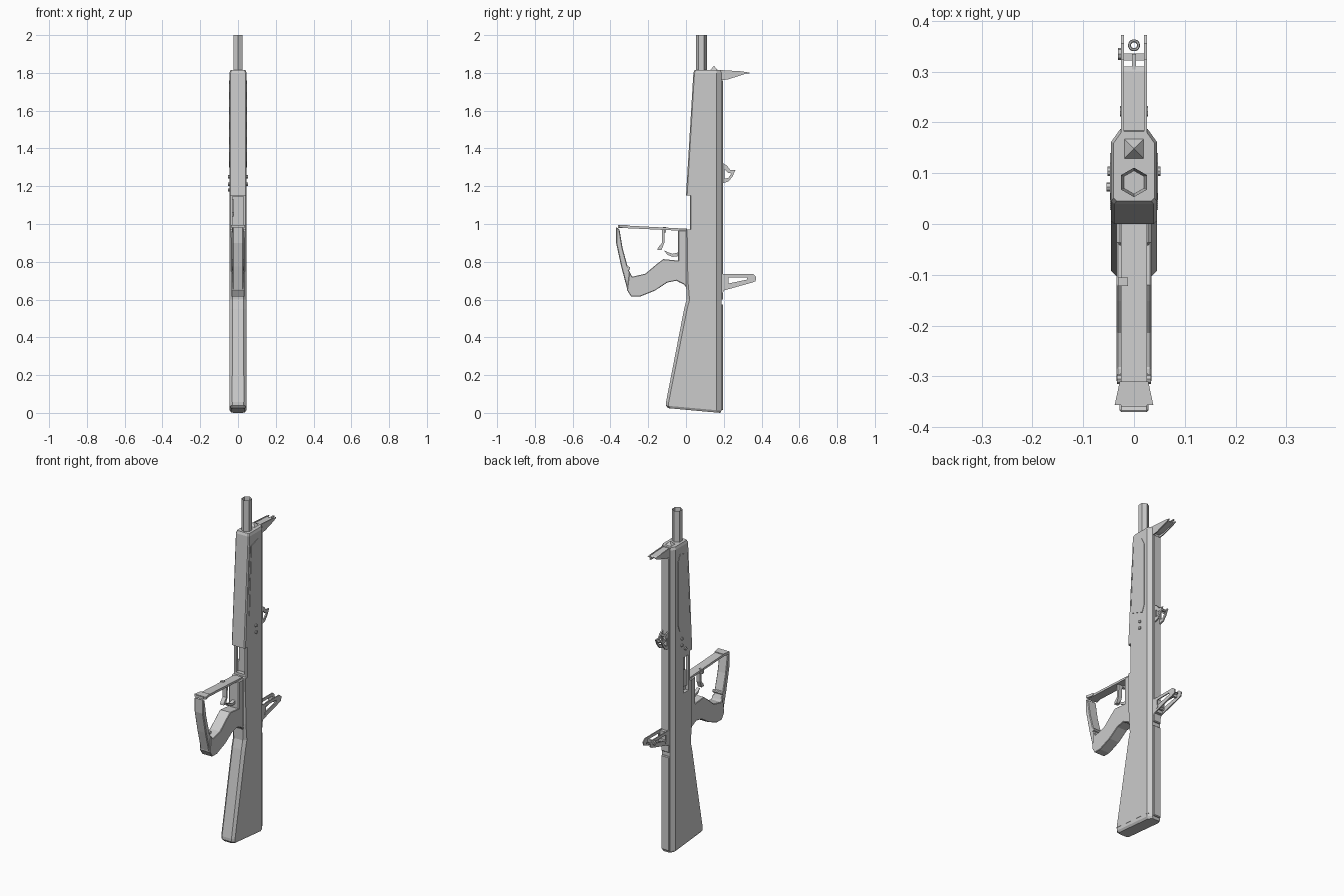
import bpy, bmesh, math
from mathutils import Matrix

if "Cube" in bpy.data.objects:
    bpy.data.objects.remove(bpy.data.objects["Cube"])

grey = bpy.data.materials.new("satin_grey")
grey.use_nodes = True
grey.diffuse_color = (0.6, 0.6, 0.6, 1)
grey.node_tree.nodes["Principled BSDF"].inputs["Base Color"].default_value = (0.6, 0.6, 0.6, 1)


def finish(name, bm, bevel=0):
    bmesh.ops.recalc_face_normals(bm, faces=bm.faces)
    mesh = bpy.data.meshes.new(name)
    bm.to_mesh(mesh)
    bm.free()
    mesh.materials.append(grey)
    ob = bpy.data.objects.new(name, mesh)
    bpy.context.collection.objects.link(ob)
    if bevel:
        mod = ob.modifiers.new("edge_bevel", "BEVEL")
        mod.width, mod.segments = bevel, 1
        mod.limit_method, mod.angle_limit = "ANGLE", math.radians(50)
    return ob


def loft(name, sections):
    """Stack eight-sided sections: z, front y, back y, half width, front and back chamfer, tilt."""
    bm = bmesh.new()
    rings = []
    for z, y0, y1, w, cf, cb, tilt in sections:
        half = [(w - cf, y0), (w, y0 + cf), (w, y1 - cb * 1.4), (w - cb, y1)]
        ring = half + [(-x, y) for x, y in reversed(half)]
        rings.append([bm.verts.new((x, y, z + tilt * (y1 - y))) for x, y in ring])
    for a, b in zip(rings, rings[1:]):
        for i in range(8):
            j = (i + 1) % 8
            bm.faces.new((a[i], a[j], b[j], b[i]))
    bm.faces.new(rings[0])
    bm.faces.new(rings[-1])
    return finish(name, bm)


def plate(name, outline, half, x=0, bevel=0):
    """Extrude a side outline of (y, z) points across x."""
    bm = bmesh.new()
    face = bm.faces.new([bm.verts.new((x - half, y, z)) for y, z in outline])
    new = bmesh.ops.extrude_face_region(bm, geom=[face])["geom"]
    verts = [v for v in new if isinstance(v, bmesh.types.BMVert)]
    bmesh.ops.translate(bm, verts=verts, vec=(2 * half, 0, 0))
    return finish(name, bm, bevel)


def box(name, y0, y1, z0, z1, half, x=0, bevel=0):
    return plate(name, [(y0, z0), (y1, z0), (y1, z1), (y0, z1)], half, x, bevel)


def pin(name, x, y, z, radius, length, sides=8):
    bm = bmesh.new()
    bmesh.ops.create_cone(bm, cap_ends=True, segments=sides, radius1=radius, radius2=radius,
                          depth=length, matrix=Matrix.Translation((x, y, z)) @ Matrix.Rotation(math.pi / 2, 4, "Y"))
    return finish(name, bm)


def cut(target, cutter):
    cutter.hide_render = True
    cutter.hide_set(True)
    mod = target.modifiers.new("cut", "BOOLEAN")
    mod.operation, mod.object, mod.solver = "DIFFERENCE", cutter, "EXACT"


# Stock with slanted butt pad
loft("butt_pad", [(0.0, -0.095, 0.182, 0.036, 0.012, 0.016, 0.09),
                  (0.012, -0.106, 0.187, 0.044, 0.014, 0.018, 0.09),
                  (0.03, -0.106, 0.187, 0.044, 0.014, 0.018, 0.09)])
loft("stock", [(0.03, -0.106, 0.187, 0.045, 0.014, 0.018, 0.09),
               (0.55, -0.01, 0.187, 0.045, 0.016, 0.018, 0.0),
               (0.6, 0.003, 0.187, 0.045, 0.016, 0.018, 0)])

# Receiver with side port and open magazine well
receiver = loft("receiver", [(0.6, 0.003, 0.187, 0.045, 0.016, 0.018, 0),
                             (0.7, 0.0, 0.187, 0.045, 0.01, 0.018, 0),
                             (0.97, 0.0, 0.187, 0.045, 0.006, 0.018, 0),
                             (0.971, 0.02, 0.187, 0.045, 0.006, 0.018, 0),
                             (1.15, 0.02, 0.187, 0.045, 0.006, 0.018, 0)])
cut(receiver, box("port_cutter", 0.04, 0.09, 0.92, 1.13, 0.025, -0.05))
cut(receiver, box("well_cutter", -0.05, 0.045, 0.985, 1.145, 0.028))
plate("bolt", [(0.045, 0.95), (0.085, 0.95), (0.085, 1.06), (0.045, 1.04)], 0.006, -0.031)
box("grip_mount", -0.042, 0.01, 0.69, 0.968, 0.034, bevel=0.006)

# Handguard with raised side panels, vents and screws
loft("handguard", [(1.15, 0.0, 0.187, 0.045, 0.006, 0.018, 0),
                   (1.8, 0.039, 0.187, 0.045, 0.006, 0.018, 0),
                   (1.815, 0.045, 0.182, 0.04, 0.006, 0.016, 0)])
for side, s in (("left", 1), ("right", -1)):
    plate(side + "_panel", [(0.04, 1.33), (0.125, 1.3), (0.14, 1.34), (0.14, 1.72),
                            (0.12, 1.76), (0.06, 1.74)], 0.002, s * 0.0455)
    for i in range(5):
        z = 1.38 + i * 0.08
        box(f"{side}_vent_{i}", 0.028 + i * 0.004, 0.032 + i * 0.004, z, z + 0.04, 0.002, s * 0.0455)
    for z in (1.21, 1.25):
        pin(f"{side}_screw", s * 0.046, 0.104, z, 0.009, 0.012)

# Hexagonal barrel with open bore
bm = bmesh.new()
bmesh.ops.create_cone(bm, cap_ends=True, segments=6, radius1=0.029, radius2=0.029, depth=0.2,
                      matrix=Matrix.Translation((0, 0.082, 1.9)))
tip = max(bm.faces, key=lambda f: f.calc_center_median().z)
bmesh.ops.inset_region(bm, faces=[tip], thickness=0.006)
bmesh.ops.translate(bm, verts=tip.verts, vec=(0, 0, -0.1))
finish("barrel", bm)
bm = bmesh.new()
bmesh.ops.create_cone(bm, cap_ends=True, segments=4, radius1=0.028, radius2=0.002, depth=0.022,
                      matrix=Matrix.Translation((0, 0.148, 1.825)) @ Matrix.Rotation(math.pi / 4, 4, "Z"))
finish("end_stud", bm)

# Top rail in two lengths
box("stock_rail", 0.18, 0.197, 0.015, 0.575, 0.026, bevel=0.004)
box("receiver_rail", 0.18, 0.197, 0.6, 1.76, 0.026, bevel=0.004)

# Grip, hand strap and bar
plate("pistol_grip", [(-0.30, 0.745), (-0.284, 0.721), (-0.215, 0.737), (-0.152, 0.79), (-0.12, 0.814),
                      (-0.04, 0.806), (0.02, 0.8), (0.027, 0.6), (0.02, 0.637), (-0.01, 0.68),
                      (-0.05, 0.7), (-0.1, 0.69), (-0.165, 0.647), (-0.245, 0.615),
                      (-0.29, 0.615), (-0.312, 0.65)], 0.034, bevel=0.008)
plate("hand_strap", [(-0.37, 0.985), (-0.37, 0.9), (-0.343, 0.775), (-0.31, 0.65), (-0.285, 0.72),
                     (-0.305, 0.76), (-0.335, 0.87), (-0.352, 0.97)], 0.029, bevel=0.004)
plate("guard_bar", [(-0.36, 0.98), (0.005, 0.963), (0.005, 0.975), (-0.36, 0.994)], 0.026)
bm = bmesh.new()
corners = [(-0.31, 0.028), (-0.356, 0.038)]
for z in (0.981, 0.996):
    ring = [(y, x) for y, x in corners] + [(y, -x) for y, x in reversed(corners)]
    bm.faces.new([bm.verts.new((x, y, z)) for y, x in ring])
bmesh.ops.bridge_loops(bm, edges=bm.edges[:])
finish("bar_end", bm)
pin("strap_pin", 0, -0.305, 0.765, 0.01, 0.066)

# Trigger and front catch
plate("catch", [(-0.127, 0.97), (-0.112, 0.97), (-0.115, 0.9), (-0.13, 0.862),
                (-0.152, 0.862), (-0.148, 0.875), (-0.127, 0.9)], 0.012)
plate("trigger", [(-0.04, 0.85), (-0.04, 0.83), (-0.07, 0.826), (-0.1, 0.838),
                  (-0.117, 0.862), (-0.1, 0.852), (-0.07, 0.842)], 0.01)
box("safety_lever", -0.122, -0.105, 0.955, 0.985, 0.01, -0.022)

# Sights and charging handle, each a mirrored pair of plates
for side, s in (("left", 1), ("right", -1)):
    x = s * 0.0225
    plate(side + "_front_sight", [(0.18, 1.815), (0.18, 1.76), (0.22, 1.765), (0.30, 1.79),
                                  (0.325, 1.802), (0.30, 1.808)], 0.003, x)
    rear = plate(side + "_rear_sight", [(0.18, 0.735), (0.355, 0.735), (0.372, 0.72), (0.368, 0.697),
                                        (0.35, 0.69), (0.2, 0.648), (0.18, 0.6)], 0.003, x)
    cut(rear, plate(side + "_sight_cutter", [(0.225, 0.718), (0.325, 0.718), (0.325, 0.706),
                                             (0.225, 0.685)], 0.01, x))
    handle = plate(side + "_charging_handle", [(0.19, 1.325), (0.215, 1.31), (0.235, 1.285), (0.262, 1.285),
                                               (0.245, 1.25), (0.225, 1.225), (0.19, 1.215)], 0.004, x * 0.8)
    cut(handle, plate(side + "_handle_cutter", [(0.205, 1.29), (0.225, 1.27), (0.24, 1.268),
                                                (0.225, 1.245), (0.205, 1.24)], 0.01, x * 0.8))
plate("front_sight_web", [(0.18, 1.81), (0.18, 1.775), (0.22, 1.775), (0.31, 1.8), (0.30, 1.805)], 0.02)
box("front_sight_post", 0.3, 0.335, 1.796, 1.803, 0.004)
box("rear_sight_base", 0.185, 0.215, 0.65, 0.73, 0.02)
box("rear_sight_bridge", 0.322, 0.336, 0.7, 0.722, 0.022)
pin("sight_knob", -0.027, 0.335, 0.712, 0.012, 0.01)
pin("sight_pivot", 0, 0.222, 0.675, 0.01, 0.056)
pin("handle_pin", 0, 0.215, 1.3, 0.008, 0.044)
pin("handle_grip", 0, 0.245, 1.275, 0.008, 0.044)
pin("side_button", -0.049, 0.073, 1.18, 0.009, 0.01)

# Peep ring
bpy.ops.mesh.primitive_torus_add(location=(0, 0.352, 0.712), major_radius=0.009, minor_radius=0.003,
                                 major_segments=14, minor_segments=6)
ring = bpy.context.object
ring.name = "peep_ring"
ring.data.materials.append(grey)
bpy.ops.object.shade_smooth_by_angle()
